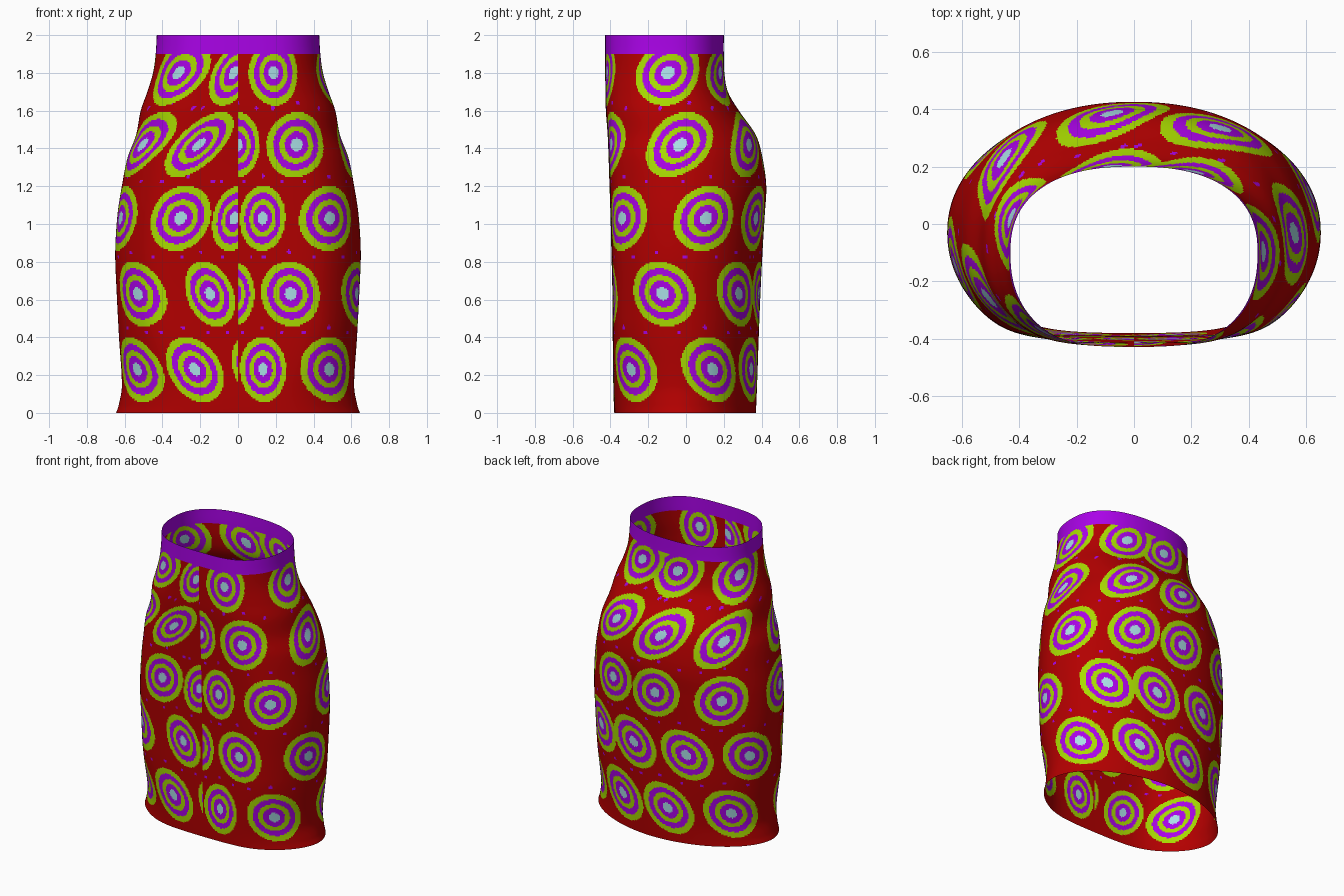
import bpy, bmesh, math

if "Cube" in bpy.data.objects:
    bpy.data.objects.remove(bpy.data.objects["Cube"])

COLS, ROWS, DENSE = 420, 240, 720

# Flat colours
def material(name, rgb):
    m = bpy.data.materials.new(name)
    m.diffuse_color = (*rgb, 1)
    m.use_nodes = True
    m.node_tree.nodes["Principled BSDF"].inputs["Base Color"].default_value = m.diffuse_color
    return m

MATS = [material("red cloth", (0.45, 0.0, 0.0)),
        material("purple", (0.43, 0.001, 0.86)),
        material("lime green", (0.39, 0.70, 0.0)),
        material("pale blue", (0.42, 0.77, 0.83))]
RED, PURPLE, LIME, PALE = range(4)

# Silhouette: height, half width, front y, back y
PROFILE = [(0.00, .645, -.38, .37), (0.04, .632, -.382, .372), (0.14, .615, -.385, .376),
           (0.40, .630, -.388, .385), (0.65, .643, -.39, .395), (0.85, .650, -.395, .405),
           (1.05, .638, -.40, .417), (1.20, .615, -.405, .425), (1.35, .585, -.41, .405),
           (1.47, .540, -.415, .370), (1.60, .515, -.425, .280), (1.70, .480, -.428, .222),
           (1.80, .450, -.43, .203), (1.90, .436, -.43, .200), (2.00, .430, -.43, .200)]

def smooth_at(z, k):
    """Cubic interpolation of one profile column."""
    i = 0
    while i < len(PROFILE) - 2 and z > PROFILE[i + 1][0]:
        i += 1
    def slope(j):
        lo, hi = max(j - 1, 0), min(j + 1, len(PROFILE) - 1)
        return (PROFILE[hi][k] - PROFILE[lo][k]) / (PROFILE[hi][0] - PROFILE[lo][0])
    h = PROFILE[i + 1][0] - PROFILE[i][0]
    t = (z - PROFILE[i][0]) / h
    return ((2*t**3 - 3*t*t + 1) * PROFILE[i][k] + (t**3 - 2*t*t + t) * h * slope(i)
            + (3*t*t - 2*t**3) * PROFILE[i + 1][k] + (t**3 - t*t) * h * slope(i + 1))

def ramp(z, lo, hi):
    t = min(1, max(0, (z - lo) / (hi - lo)))
    return t * t * (3 - 2 * t)

def section(z):
    """Dense outline from the front centre (rounded, flattened front), with running length."""
    a, front, back = (smooth_at(z, k) for k in (1, 2, 3))
    w, hem = ramp(z, 1.0, 1.85), 1 - ramp(z, 0, .5)
    mid = -0.03 - 0.07 * w
    bulge = 1.28 - .22 * w - .14 * hem
    flat = 16
    fix = (bulge ** -flat + 1) ** (1 / flat)
    pts, length = [], [0.0]
    for i in range(DENSE + 1):
        t = 2 * math.pi * i / DENSE
        s, c = abs(math.sin(t)), -math.cos(t)
        if c < 0:
            n, b = 2.05 + .3 * w - .15 * hem, mid - front
            r = ((s / a) ** n + (-c / (b * bulge)) ** n) ** (-1 / n)
            r = (r ** -flat + (-c / (b * fix)) ** flat) ** (-1 / flat)
        else:
            n, b = 2.12 + .28 * w - .22 * hem, back - mid
            r = ((s / a) ** n + (c / b) ** n) ** (-1 / n)
        pts.append((r * math.sin(t), mid + r * c))
        if i:
            length.append(length[-1] + math.dist(pts[-1], pts[-2]))
    return pts, length

# Printed targets: row height, sideways lean, directions in degrees (0 front, 90 right)
TARGETS = [(0.23, -.25, (19, 59, 104, 145, 198, 247, 294, 329, 373)),
           (0.63, -.20, (-4, 36, 79, 122, 161, 215, 256, 299, 339)),
           (1.03, .15, (18, 55, 100, 141, 187, 239, 283, 322, 357)),
           (1.42, .60, (0, 38, 87, 138, 191, 243, 297, 333)),
           (1.80, .35, (24, 78, 131, 201, 267, 320, 357))]
RINGS = [(.20, PALE), (.40, PURPLE), (.58, LIME), (.78, PURPLE), (1.0, LIME)]

def make_targets():
    rows = []
    for z, lean, angles in TARGETS:
        pts, length = section(z)
        bearing = [math.degrees(math.atan2(x, -y)) % 360 for x, y in pts]
        row = []
        for ang in angles:
            i = min(range(DENSE), key=lambda j: abs((bearing[j] - ang + 180) % 360 - 180))
            f = length[i] / length[-1]
            if ang < 0:
                f -= 1
            elif ang > 360:
                f += 1
            near = min(abs(ang), abs(360 - ang))
            width = max(.115, .175 - .09 * max(0, 1 - near / 45))
            row.append((f, width, lean * min(1, max(0, ang / 110))))
        rows.append((z, row))
    return rows

ROWS_OF_TARGETS = make_targets()
DOTS = [(-.85, 1.12), (0, 1.28), (.85, 1.12)]

def colour_at(f, z, girth):
    if z > 1.9:
        return PURPLE
    found = RED
    for row_z, row in ROWS_OF_TARGETS:
        dz = z - row_z
        if abs(dz) > .26:
            continue
        for cf, width, lean in row:
            u = ((f - cf) * girth - lean * dz) / width
            if abs(u) > 1.5:
                continue
            v = dz / .173
            d = math.hypot(u, v)
            if d < 1:
                return next(c for r, c in RINGS if d < r)
            if d > 1.2 and any(math.hypot(u - p, v - q) < .065 for p, q in DOTS):
                found = PURPLE
    return found

# Skirt: one open tube, with the waistband and print set per face
bm = bmesh.new()
loops, girths = [], []
for r in range(ROWS + 1):
    z = 2 * r / ROWS
    pts, length = section(z)
    girths.append(length[-1])
    loop, j = [], 0
    for c in range(COLS):
        goal = length[-1] * c / COLS
        while length[j + 1] < goal:
            j += 1
        t = (goal - length[j]) / (length[j + 1] - length[j])
        (x0, y0), (x1, y1) = pts[j], pts[j + 1]
        loop.append(bm.verts.new((x0 + t * (x1 - x0), y0 + t * (y1 - y0), z)))
    loops.append(loop)
for r in range(ROWS):
    for c in range(COLS):
        d = (c + 1) % COLS
        face = bm.faces.new((loops[r][c], loops[r][d], loops[r + 1][d], loops[r + 1][c]))
        face.material_index = colour_at((c + .5) / COLS, 2 * (r + .5) / ROWS, girths[r])
        face.smooth = True

mesh = bpy.data.meshes.new("skirt")
bm.to_mesh(mesh)
bm.free()
for m in MATS:
    mesh.materials.append(m)
skirt = bpy.data.objects.new("skirt", mesh)
bpy.context.collection.objects.link(skirt)
